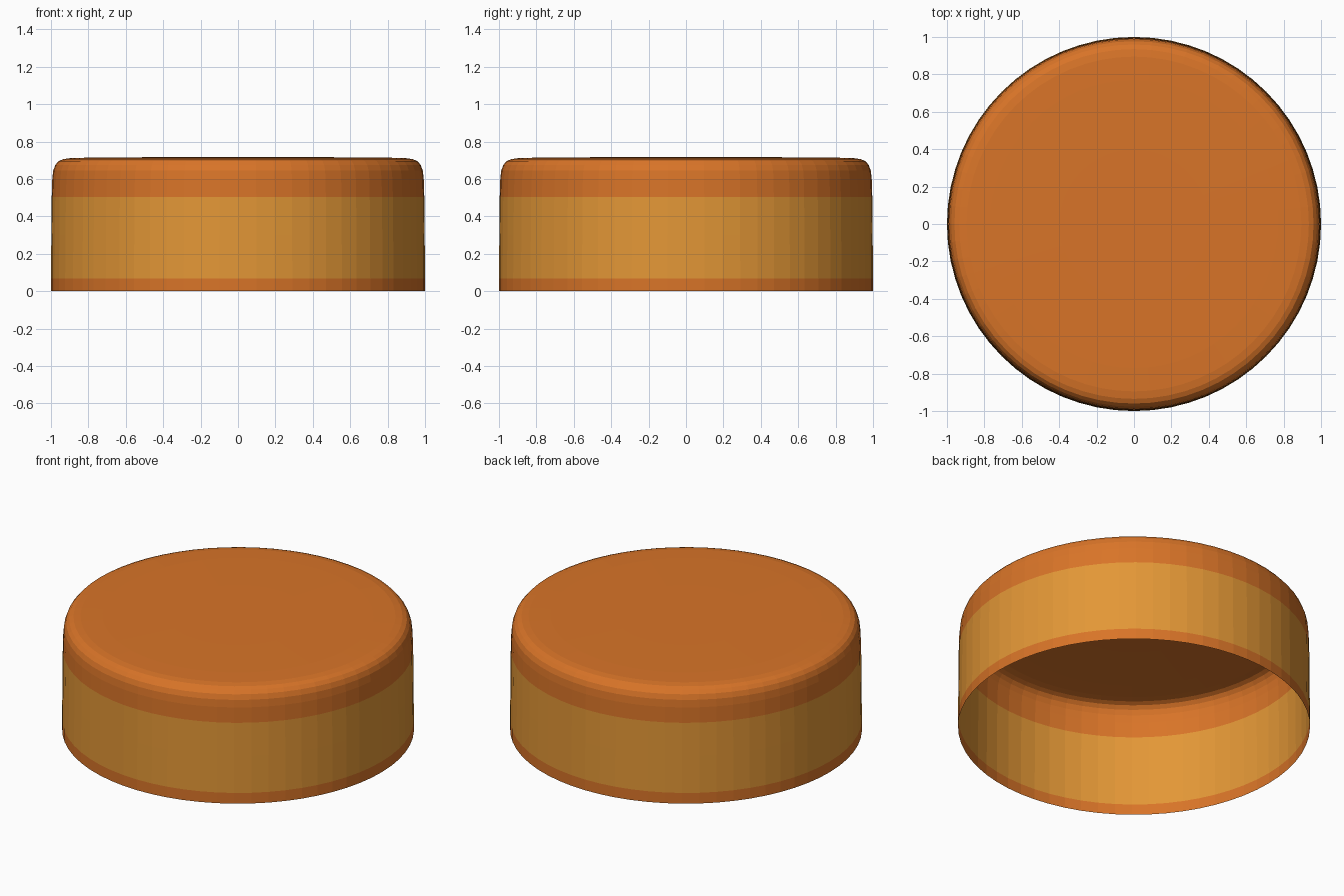
import bpy, bmesh, math

if "Cube" in bpy.data.objects:
    bpy.data.objects.remove(bpy.data.objects["Cube"])

def material(name, rgb):
    m = bpy.data.materials.new(name)
    m.diffuse_color = (*rgb, 1)
    m.use_nodes = True
    m.node_tree.nodes["Principled BSDF"].inputs["Base Color"].default_value = m.diffuse_color
    return m

SIDES = 64
# Cap profile (radius, height): straight wall, rounded shoulder, faintly domed top
profile = [(1.0, 0), (1.0, 0.067), (0.998, 0.3), (0.996, 0.505), (0.993, 0.6),
           (0.988, 0.645), (0.977, 0.675), (0.96, 0.695), (0.935, 0.706),
           (0.895, 0.712), (0.77, 0.715), (0.4, 0.717)]

bm = bmesh.new()
rings = [[bm.verts.new((r * math.cos(2 * math.pi * i / SIDES),
                        r * math.sin(2 * math.pi * i / SIDES), z))
          for i in range(SIDES)] for r, z in profile]
for a, b in zip(rings, rings[1:]):
    for i in range(SIDES):
        j = (i + 1) % SIDES
        f = bm.faces.new((a[i], a[j], b[j], b[i]))
        # Gold label band around the middle of the wall
        f.material_index = int(0.067 < f.calc_center_median().z < 0.505)
bm.faces.new(rings[-1])  # centre of the top; the bottom stays open

mesh = bpy.data.meshes.new("cap_shell")
bm.to_mesh(mesh)
bm.free()
mesh.materials.append(material("orange", (0.69, 0.175, 0.021)))
mesh.materials.append(material("gold", (0.77, 0.31, 0.037)))
cap = bpy.data.objects.new("cap_shell", mesh)
bpy.context.collection.objects.link(cap)
